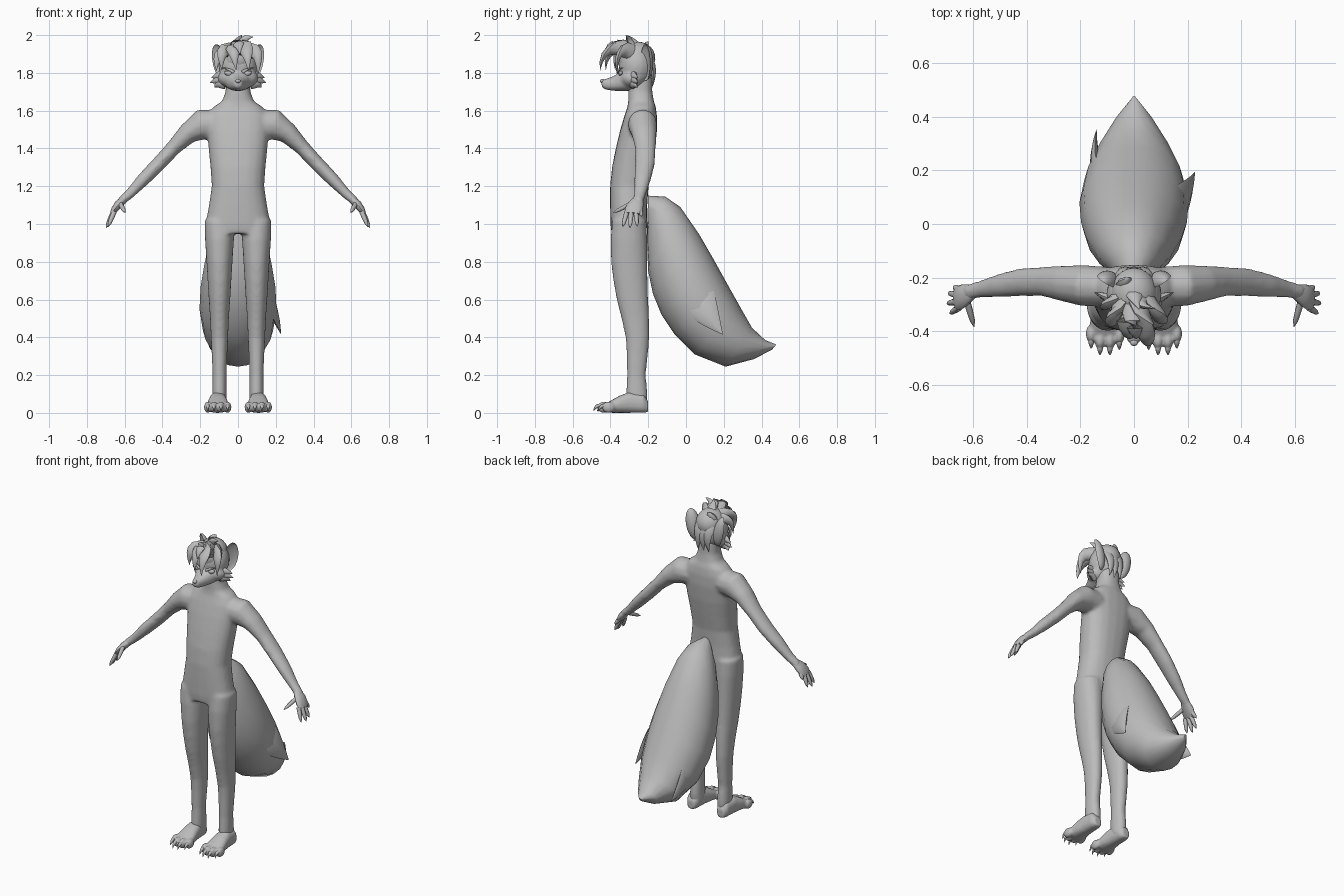
import bpy, bmesh, math
from mathutils import Vector, Matrix

default_cube = bpy.data.objects.get("Cube")
if default_cube:
    bpy.data.objects.remove(default_cube)

grey = bpy.data.materials.new("plain grey")
grey.use_nodes = True
grey.diffuse_color = (0.5, 0.5, 0.5, 1)
grey.node_tree.nodes["Principled BSDF"].inputs["Base Color"].default_value = (0.5, 0.5, 0.5, 1)


def loft(bm, rings):
    """Skin a list of point rings and cap both ends."""
    loops = [[bm.verts.new(p) for p in ring] for ring in rings]
    n = len(loops[0])
    for a, b in zip(loops, loops[1:]):
        for i in range(n):
            j = (i + 1) % n
            bm.faces.new((a[i], a[j], b[j], b[i]))
    bm.faces.new(loops[0])
    bm.faces.new(loops[-1])


def ring(center, u, v, sides=16, power=2.0):
    """Superellipse around center with half axes u and v."""
    points = []
    for i in range(sides):
        a = math.tau * i / sides
        c, s = math.cos(a), math.sin(a)
        points.append(Vector(center)
                      + Vector(u) * math.copysign(abs(c) ** (2 / power), c)
                      + Vector(v) * math.copysign(abs(s) ** (2 / power), s))
    return points


def tube(bm, path, ref=(0, 1, 0), sides=12):
    """Tube through (point, radius across ref, radius along ref)."""
    pts = [Vector(p[0]) for p in path]
    rings = []
    for i, (_, ra, rb) in enumerate(path):
        t = (pts[min(i + 1, len(pts) - 1)] - pts[max(i - 1, 0)]).normalized()
        u = Vector(ref).cross(t).normalized()
        rings.append(ring(pts[i], u * ra, t.cross(u) * rb, sides))
    loft(bm, rings)


def lock(bm, a, b, c, radius, flat=0.4, ref=(0, 1, 0)):
    """Pointed curved lock of fur: full at the root, sharp at the tip."""
    a, b, c = Vector(a), Vector(b), Vector(c)
    path = []
    for i in range(7):
        t = i / 6
        p = a * (1 - t) ** 2 + b * 2 * t * (1 - t) + c * t * t
        r = radius * (1 - t ** 1.6) + 0.0008
        path.append((p, r, r * flat))
    tube(bm, path, ref, 8)


def ball(bm, center, size, turn=None):
    m = Matrix.Translation(center) @ (turn or Matrix()) @ Matrix.Diagonal((*size, 1))
    return bmesh.ops.create_uvsphere(bm, u_segments=20, v_segments=12, radius=1, matrix=m)["verts"]


def finish(name, bm, mirror=False, voxel=0, smooth=0, angle=50):
    bmesh.ops.recalc_face_normals(bm, faces=bm.faces[:])
    mesh = bpy.data.meshes.new(name)
    bm.to_mesh(mesh)
    bm.free()
    mesh.materials.append(grey)
    ob = bpy.data.objects.new(name, mesh)
    bpy.context.collection.objects.link(ob)
    bpy.ops.object.select_all(action='DESELECT')
    ob.select_set(True)
    bpy.context.view_layer.objects.active = ob
    bpy.ops.object.shade_smooth_by_angle(angle=math.radians(angle))
    if mirror:
        mod = ob.modifiers.new("Mirror", 'MIRROR')
        mod.use_mirror_merge = False
    if voxel:
        mod = ob.modifiers.new("Blend", 'REMESH')
        mod.mode = 'VOXEL'
        mod.voxel_size = voxel
        mod.use_smooth_shade = True
        mod = ob.modifiers.new("Soften", 'SMOOTH')
        mod.factor = 0.5
        mod.iterations = smooth
    return ob


def upright(bm, rows, power, x=0):
    """Horizontal sections: height, half width, front y, back y."""
    loft(bm, [ring((x, (f + b) / 2, z), (w, 0, 0), (0, (b - f) / 2, 0), 20, power)
              for z, w, f, b in rows])


def lengthwise(bm, rows, x=0):
    """Sections along y: y, half width, bottom, top."""
    loft(bm, [ring((x, y, (lo + hi) / 2), (w, 0, 0), (0, 0, (hi - lo) / 2), 16, 2.4)
              for y, w, lo, hi in rows])


# Body: torso, legs and arms blended into one skin
bm = bmesh.new()
upright(bm, [(.95, .16, -.395, -.21), (1.0, .172, -.4, -.205), (1.1, .154, -.402, -.205),
             (1.2, .139, -.402, -.198), (1.3, .146, -.392, -.18), (1.4, .156, -.372, -.163),
             (1.5, .165, -.348, -.153), (1.57, .165, -.327, -.153), (1.62, .13, -.31, -.16),
             (1.65, .085, -.306, -.17), (1.7, .066, -.306, -.178), (1.78, .064, -.3, -.18)], 2.4)
upright(bm, [(.03, .038, -.3, -.21), (.1, .038, -.318, -.203), (.2, .037, -.312, -.213),
             (.32, .042, -.315, -.2), (.4, .046, -.32, -.194), (.5, .05, -.342, -.195),
             (.6, .057, -.367, -.2), (.7, .063, -.385, -.203), (.8, .069, -.397, -.204),
             (.92, .077, -.4, -.205), (1.02, .08, -.39, -.21)], 2.1, .098)
tube(bm, [((.1, -.235, 1.53), .075, .075), ((.19, -.23, 1.527), .083, .078),
          ((.265, -.222, 1.48), .056, .068), ((.34, -.215, 1.405), .041, .056),
          ((.42, -.217, 1.318), .039, .053), ((.5, -.23, 1.237), .036, .045),
          ((.57, -.243, 1.163), .027, .033), ((.63, -.257, 1.11), .022, .03)])
finish("body", bm, mirror=True, voxel=.01, smooth=8)

# Hands: palm, four fingers and a thumb
bm = bmesh.new()
tube(bm, [((.605, -.252, 1.13), .02, .028), ((.632, -.265, 1.105), .022, .042),
          ((.655, -.277, 1.075), .018, .047), ((.668, -.28, 1.055), .01, .04)])
for root, tip in [((.655, -.313, 1.065), (.688, -.335, .985)), ((.662, -.29, 1.06), (.699, -.297, .978)),
                  ((.662, -.265, 1.06), (.694, -.258, .988)), ((.65, -.245, 1.08), (.675, -.234, 1.04)),
                  ((.625, -.285, 1.11), (.597, -.385, 1.06))]:
    a, b = Vector(root), Vector(tip)
    path = [(a.lerp(b, t), r, r) for t, r in [(0, .013), (.4, .0125), (.75, .01), (.85, .007), (1, .001)]]
    tube(bm, path, (1, 0, .4), 8)
finish("hands", bm, mirror=True)

# Feet with toes, then claws
bm = bmesh.new()
lengthwise(bm, [(-.2, .025, .005, .06), (-.225, .04, 0, .1), (-.3, .047, 0, .11),
                (-.35, .055, 0, .092), (-.39, .06, 0, .07), (-.425, .055, .005, .05)], .107)
toes = [(.055, -.415), (.09, -.435), (.127, -.435), (.16, -.41)]
for x, y in toes:
    ball(bm, (x, y, .03), (.02, .035, .03))
finish("feet", bm, mirror=True, voxel=.006, smooth=4)
bm = bmesh.new()
for x, y in toes:
    lock(bm, (x, y - .02, .037), (x, y - .045, .04), (x, y - .055, .008), .011, 1, (1, 0, 0))
finish("toe_claws", bm, mirror=True)

# Tail: sections spanning an upper and a lower outline point
bm = bmesh.new()
rows = [(-.2, 1.15, -.205, 1.02, .04), (-.11, 1.145, -.207, .9, .1), (-.03, 1.09, -.2, .75, .14),
        (.07, .945, -.175, .63, .178), (.145, .815, -.13, .52, .198), (.22, .68, -.06, .415, .204),
        (.29, .555, .045, .31, .185), (.35, .45, .21, .245, .135), (.42, .385, .36, .285, .07),
        (.478, .362, .456, .335, .008)]
rings = []
for y1, z1, y2, z2, w in rows:
    half = Vector((0, y1 - y2, z1 - z2)) / 2
    rings.append(ring((0, (y1 + y2) / 2, (z1 + z2) / 2), (w, 0, 0), half, 16))
loft(bm, rings)
finish("tail", bm)
bm = bmesh.new()
lock(bm, (.15, .05, .62), (.2, .1, .53), (.228, .195, .415), .1, .3, (1, 0, 0))
lock(bm, (-.12, .1, .52), (-.16, .22, .42), (-.14, .355, .33), .1, .3, (1, 0, 0))
finish("tail_tufts", bm)

# Head: skull, cheeks, muzzle and jaw blended together
bm = bmesh.new()
ball(bm, (0, -.262, 1.835), (.104, .095, .118))
ball(bm, (0, -.285, 1.772), (.108, .075, .06))
lengthwise(bm, [(-.28, .075, 1.705, 1.83), (-.34, .065, 1.703, 1.812), (-.385, .043, 1.705, 1.782),
                (-.42, .031, 1.71, 1.77), (-.447, .02, 1.722, 1.764)])
finish("head", bm, voxel=.008, smooth=6)

# Cheek fur points
bm = bmesh.new()
for z, tip_x, tip_z in [(1.785, .14, 1.775), (1.765, .148, 1.748), (1.745, .125, 1.722)]:
    lock(bm, (.07, -.28, z), (.11, -.275, z), (tip_x, -.255, tip_z), .03, .7)
finish("cheek_fur", bm, mirror=True)

# Nose, eyes and brows
bm = bmesh.new()
ball(bm, (0, -.443, 1.757), (.015, .013, .011))
finish("nose", bm)
bm = bmesh.new()
ball(bm, (.05, -.345, 1.797), (.023, .012, .013), Matrix.Rotation(-.3, 4, 'Y'))
finish("eyes", bm, mirror=True)
bm = bmesh.new()
lock(bm, (.022, -.36, 1.803), (.045, -.362, 1.82), (.085, -.33, 1.828), .008, .8)
finish("brows", bm, mirror=True)

# Ears: flattened ball whose front half is pushed in to form a cup
bm = bmesh.new()
verts = ball(bm, (0, 0, 0), (.043, .04, .098))
for v in verts:
    if v.co.y < 0:
        v.co.y *= -.45
turn = Matrix.Rotation(math.radians(12), 4, 'Y') @ Matrix.Rotation(math.radians(35), 4, 'Z')
bmesh.ops.transform(bm, matrix=Matrix.Translation((.098, -.215, 1.855)) @ turn, verts=verts)
finish("ears", bm, mirror=True)

# Hair: cap over the crown plus swept locks
bm = bmesh.new()
ball(bm, (0, -.262, 1.875), (.088, .1, .09), Matrix.Rotation(.2, 4, 'X'))
for a, b, c, r in [((.02, -.28, 1.92), (.05, -.45, 1.97), (.055, -.455, 1.812), .055),
                   ((-.02, -.28, 1.92), (-.03, -.43, 1.96), (-.01, -.425, 1.815), .05),
                   ((-.04, -.28, 1.91), (-.1, -.39, 1.95), (-.085, -.375, 1.815), .045),
                   ((.05, -.28, 1.91), (.12, -.38, 1.95), (.105, -.365, 1.79), .045),
                   ((-.05, -.27, 1.9), (-.12, -.31, 1.92), (-.115, -.32, 1.81), .04),
                   ((0, -.3, 1.93), (0, -.41, 1.985), (.01, -.43, 1.9), .045),
                   ((.02, -.27, 1.92), (.01, -.31, 1.99), (.08, -.315, 1.99), .035),
                   ((0, -.25, 1.92), (0, -.27, 1.97), (.02, -.32, 2.0), .04),
                   ((-.03, -.23, 1.91), (-.03, -.21, 1.95), (-.015, -.2, 1.965), .04)]:
    lock(bm, a, b, c, r, .6)
finish("hair", bm)
bm = bmesh.new()
for x in (-.03, 0, .03):
    lock(bm, (x, -.2, 1.88), (x, -.155, 1.82), (x * 1.3, -.18, 1.72), .04, .5)
finish("nape_hair", bm)
